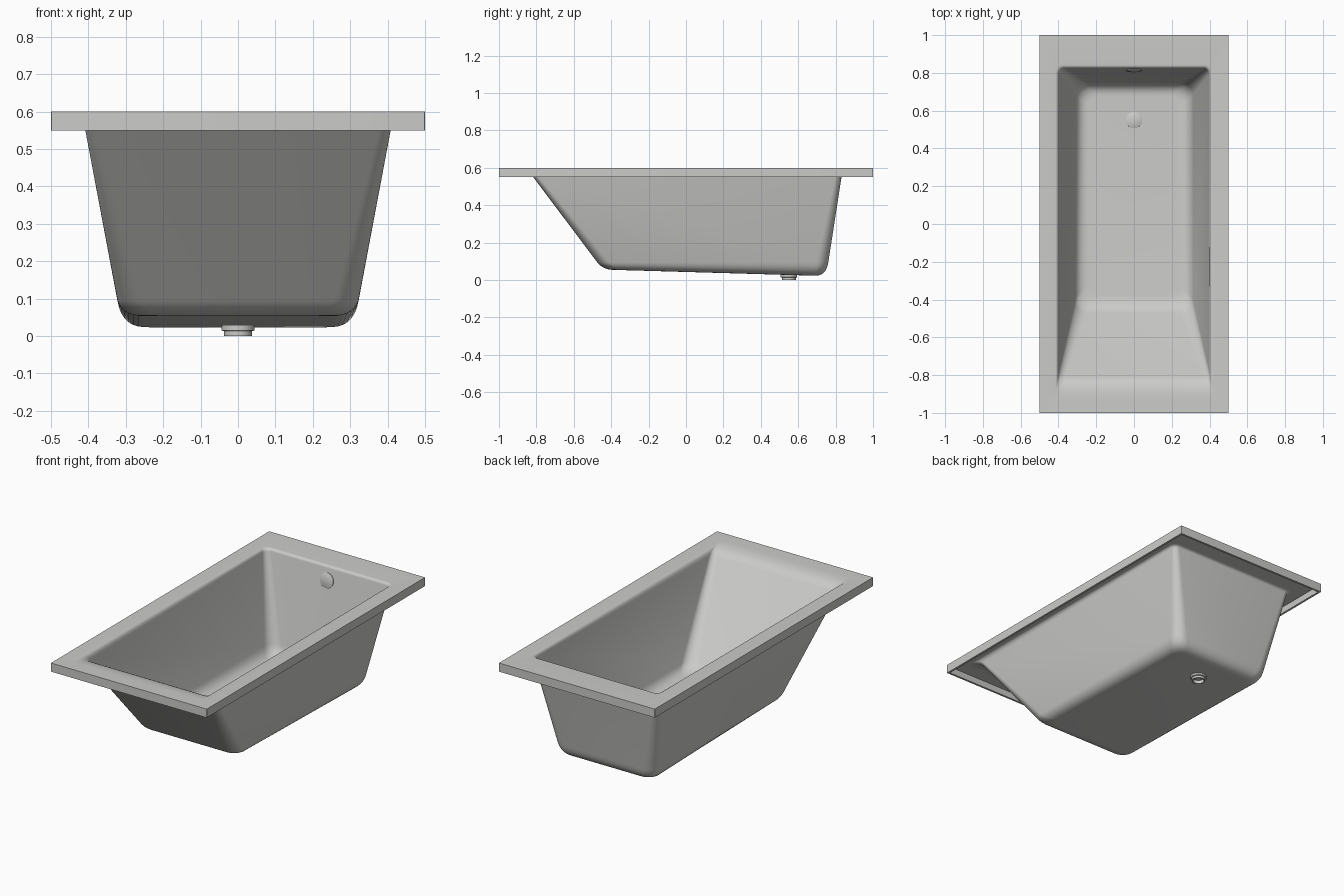
import bpy, bmesh, math
from mathutils import Matrix, Vector

cube = bpy.data.objects.get("Cube")
if cube:
    bpy.data.objects.remove(cube, do_unlink=True)

TILT = 0.029      # fall of the floor towards the drain
SKIN = 0.012      # wall thickness

acrylic = bpy.data.materials.new("light_grey_acrylic")
acrylic.use_nodes = True
GREY = (0.6, 0.6, 0.585, 1)
acrylic.diffuse_color = GREY
acrylic.node_tree.nodes["Principled BSDF"].inputs["Base Color"].default_value = GREY


def finish(name, bm):
    bmesh.ops.recalc_face_normals(bm, faces=bm.faces)
    mesh = bpy.data.meshes.new(name)
    bm.to_mesh(mesh)
    bm.free()
    mesh.materials.append(acrylic)
    obj = bpy.data.objects.new(name, mesh)
    bpy.context.collection.objects.link(obj)
    bpy.ops.object.select_all(action='DESELECT')
    obj.select_set(True)
    bpy.context.view_layer.objects.active = obj
    bpy.ops.object.shade_smooth_by_angle(angle=math.radians(35))
    return obj


def ring(half, y0, y1, z, radius, tilt=0.0, steps=8):
    """Rounded rectangle; its height may fall along y."""
    points = []
    corners = ((half, y1, 1, 1), (-half, y1, -1, 1), (-half, y0, -1, -1), (half, y0, 1, -1))
    for q, (x, y, sx, sy) in enumerate(corners):
        for i in range(steps + 1):
            a = math.radians(90) * (q + i / steps)
            px = x - sx * radius + radius * math.cos(a)
            py = y - sy * radius + radius * math.sin(a)
            points.append(Vector((px, py, z - tilt * py)))
    return points


def fillet(a, c, b, steps=7):
    """Rounded transition from ring a to ring b around corner ring c."""
    ts = [i / steps for i in range(steps + 1)]
    return [[p * (1 - t) ** 2 + q * 2 * t * (1 - t) + r * t * t
             for p, q, r in zip(a, c, b)] for t in ts]


def basin(inset, top):
    """Rings of one side of the basin, from the floor up to the rim."""
    def wall(z, radius, tilt=0.0, z_head=None):
        zh = z if z_head is None else z_head
        return ring(0.31 + 0.178 * (z - 0.025) - inset,
                    -0.445 - 0.75 * (zh - 0.055) + inset * 1.25,
                    0.75 + 0.155 * (z - 0.025) - inset, z + tilt * 0.84, radius, tilt)
    floor_z = 0.043 + inset
    floor = ring(0.25 - inset, -0.39 + inset, 0.69 - inset, floor_z, 0.05, TILT)
    corner = ring(0.31 - inset, -0.445 + inset, 0.75 - inset, floor_z, 0.07, TILT)
    low_wall = wall(0.095 + inset, 0.065)
    high_wall = wall(top - 0.015, 0.032, -0.016, top - 0.041)
    edge = wall(top, 0.03)
    half = 0.31 + 0.178 * (top - 0.025) - inset
    foot = 0.75 + 0.155 * (top - 0.025) - inset
    rim = ring(half + 0.017, -0.93, foot + 0.017, top, 0.035)
    return fillet(floor, corner, low_wall) + fillet(high_wall, edge, rim)


def box_ring(inset, z):
    return ring(0.5 - inset, -1 + inset, 1 - inset, z, 0.002)


# Bathtub shell: inside, flat rim, hanging lip and outside as one skin
rings = basin(SKIN, 0.6)
rings += [box_ring(0, 0.6), box_ring(0, 0.55), box_ring(SKIN, 0.55), box_ring(SKIN, 0.588)]
rings += reversed(basin(0, 0.588))
bm = bmesh.new()
loops = [[bm.verts.new(p) for p in r] for r in rings]
for lower, upper in zip(loops, loops[1:]):
    for i in range(len(lower)):
        j = (i + 1) % len(lower)
        bm.faces.new((lower[i], lower[j], upper[j], upper[i]))
bm.faces.new(loops[0])
bm.faces.new(loops[-1])
finish("bathtub_shell", bm)


def lathe(name, profile, location, rotation=None, steps=32):
    """Spin a radius/height profile about its own axis."""
    bm = bmesh.new()
    verts = [bm.verts.new((r, 0, z)) for r, z in profile]
    edges = [bm.edges.new(pair) for pair in zip(verts, verts[1:])]
    bmesh.ops.spin(bm, geom=verts + edges, axis=(0, 0, 1), cent=(0, 0, 0),
                   angle=math.tau, steps=steps)
    bmesh.ops.remove_doubles(bm, verts=bm.verts, dist=0.0001)
    matrix = Matrix.Translation(location)
    if rotation:
        matrix = matrix @ Matrix.Rotation(rotation, 4, 'X')
    bmesh.ops.transform(bm, matrix=matrix, verts=bm.verts)
    return finish(name, bm)


# Waste fitting, open at the bottom
lathe("drain_outlet", [(0, 0.02), (0.03, 0.02), (0.03, 0), (0.037, 0), (0.037, 0.013),
                       (0.044, 0.015), (0.044, 0.03), (0, 0.03)], (0, 0.55, 0))

# Drain cover on the floor and overflow cover on the foot wall
cover = [(0, -0.004), (0.043, -0.004), (0.043, 0.003), (0.04, 0.005), (0, 0.005)]
lathe("drain_cover", cover, (0, 0.55, 0.043 + SKIN - TILT * 0.55), -math.atan(TILT))
lathe("overflow_cover", cover, (0, 0.814, 0.52), math.radians(90 - 8.8))
